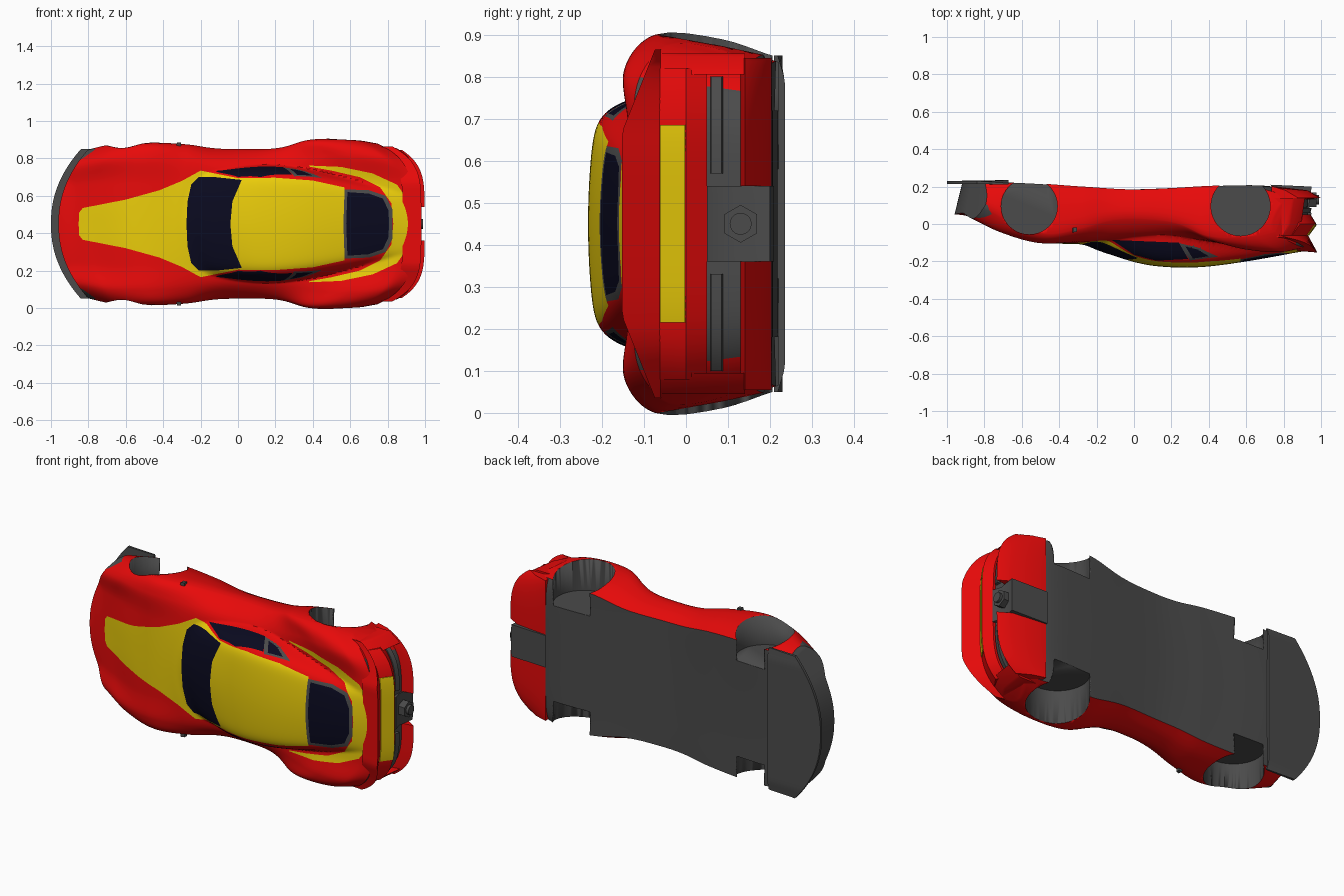
import bpy, bmesh, math
from mathutils import Vector

if "Cube" in bpy.data.objects:
    bpy.data.objects.remove(bpy.data.objects["Cube"])

# The car lies with its roof towards -y: x = length, w = across (z), h = height (-y)
def P(x, w, h):
    return Vector((x, -h, 0.45 + w))

def material(name, col):
    m = bpy.data.materials.new(name)
    m.diffuse_color = (*col, 1)
    m.use_nodes = True
    m.node_tree.nodes["Principled BSDF"].inputs["Base Color"].default_value = m.diffuse_color
    return m

MATS = [material("red_paint", (0.8, 0.003, 0.003)), material("yellow_paint", (0.82, 0.6, 0.003)),
        material("dark_glass", (0.003, 0.003, 0.014)), material("grey_trim", (0.07, 0.07, 0.07))]
RED, YELLOW, GLASS, GREY = range(4)

def curve(xs, ys):
    """Smooth interpolation through a few points."""
    n = len(xs)
    sl = [(ys[min(i+1, n-1)] - ys[max(i-1, 0)]) / (xs[min(i+1, n-1)] - xs[max(i-1, 0)]) for i in range(n)]
    def f(x):
        x = min(max(x, xs[0]), xs[-1])
        i = max(j for j in range(n-1) if xs[j] <= x)
        d = xs[i+1] - xs[i]
        t = (x - xs[i]) / d
        return ((2*t**3 - 3*t**2 + 1)*ys[i] + (t**3 - 2*t*t + t)*d*sl[i]
                + (3*t*t - 2*t**3)*ys[i+1] + (t**3 - t*t)*d*sl[i+1])
    return f

def inside(poly, x, y):
    r = False
    for (ax, ay), (bx, by) in zip(poly, poly[1:] + poly[:1]):
        if (ay > y) != (by > y) and x < (bx-ax)*(y-ay)/(by-ay) + ax:
            r = not r
    return r

def loft(name, rings, mat=RED, paint=None):
    """Skin closed rings and cap the ends; a painted loft is cut along its paint lines."""
    bm = bmesh.new()
    vs = [[bm.verts.new(p) for p in r] for r in rings]
    n = len(rings[0])
    for a, b in zip(vs, vs[1:]):
        for i in range(n):
            bm.faces.new((a[i], a[(i+1) % n], b[(i+1) % n], b[i])).material_index = mat
    for r in (vs[0], vs[-1]):
        if paint:
            for i in range(n//2 - 1):
                bm.faces.new((r[i], r[i+1], r[n-2-i], r[n-1-i])).material_index = GREY
        else:
            bm.faces.new(r).material_index = mat
    bmesh.ops.recalc_face_normals(bm, faces=bm.faces)
    bm.normal_update()
    if paint:
        cut_paint_lines(bm)
        bm.normal_update()
        for f in bm.faces:
            c = f.calc_center_median()
            w = abs(c.z - 0.45)
            if f.material_index != GREY:
                f.material_index = paint(c.x, w, -c.y, -f.normal.y)
            elif c.x > .5 and w > .33:
                f.material_index = RED
    me = bpy.data.meshes.new(name)
    bm.to_mesh(me)
    bm.free()
    for m in MATS:
        me.materials.append(m)
    ob = bpy.data.objects.new(name, me)
    bpy.context.collection.objects.link(ob)
    bpy.ops.object.select_all(action='DESELECT')
    ob.select_set(True)
    bpy.context.view_layer.objects.active = ob
    bpy.ops.object.shade_smooth_by_angle(angle=math.radians(32))
    return ob

def cylinder(name, x, h, e0, e1, r, axis='W', sides=64):
    pts = [(x + r*math.cos(2*math.pi*i/sides), h + r*math.sin(2*math.pi*i/sides)) for i in range(sides)]
    return loft(name, [[P(a, e, b) if axis == 'W' else P(e, a, b) for a, b in pts] for e in (e0, e1)], GREY)

# Body shape tables along the length t (0 nose, 1 tail)
T = [0, .08, .2, .33, .42, .5, .63, .76, .85, .95, 1]
width = curve(T, [.395, .425, .43, .42, .40, .395, .40, .44, .45, .445, .425])
deck = curve(T, [-.08, -.01, .085, .107, .10, .10, .09, .10, .12, .135, .135])
shoulder = curve(T, [-.03, .045, .10, .085, .07, .06, .06, .10, .135, .145, .11])
waist = curve(T, [-.09, -.01, .052, .02, -.02, -.03, -.01, .055, .072, .065, .04])
floor_h = curve([-1, -.65, -.3, 0, .5, .73, .95], [-.215, -.22, -.2, -.185, -.205, -.2, -.14])
roof = curve([-.5, -.4, -.28, -.2, -.1, 0, .1, .25, .4, .6, .8, .95],
             [-.05, .03, .10, .138, .172, .203, .223, .233, .227, .2, .165, .135])
cabin_w = curve([-.4, -.2, 0, .2, .4, .6, .8, .95], [.30, .30, .305, .305, .285, .25, .21, .18])

def nose(w): return -.96 + .085*(abs(w)/.3)**2.2
def tail(w): return .93 - .1*(abs(w)/.38)**5

def cabin(x, w):
    xs = x - w*w*max(0, min(1, (.2 - x)/.4))
    u = min(abs(w)/cabin_w(x), 1.4)
    return roof(xs) - .025*u*u - .105*u**11

def spline(p, i, t):
    a, b, c, d = p[max(i-1, 0)], p[i], p[i+1], p[min(i+2, len(p)-1)]
    if i == 0:
        a = (-c[0], c[1])
    return tuple(.5*(2*b[k] + (c[k]-a[k])*t + (2*a[k]-5*b[k]+4*c[k]-d[k])*t*t
                     + (3*b[k]-a[k]-3*c[k]+d[k])*t**3) for k in (0, 1))

def body_ring(t, m=20):
    W, top, sh, hm = width(t), deck(t), shoulder(t), waist(t)
    bot = floor_h(nose(W*.6)*(1-t) + tail(W*.6)*t)
    ctl = [(0, top), (.5*W, top + .25*(sh-top)), (.82*W, sh), (W, hm), (.985*W, hm*.4 + bot*.55), (.9*W, bot)]
    up = [spline(ctl, i, k/m) for i in range(3) for k in range(m)]
    A = up + [spline(ctl, 3, k/4) for k in range(5)]
    B = [(p[0]*.9, bot) for p in up] + [spline(ctl, 4, 1 - k/5) for k in range(5)]
    def place(p, s, upper):
        w, h = p[0]*s, p[1]
        x = nose(w)*(1-t) + tail(w)*t + max(0, 1 - 8*t)*.3*max(0, -.08 - h)
        if upper and abs(w) < .4:
            c = cabin(x, w)
            e = max(.025 - abs(c-h), 0)/.025
            h = max(c, h) + e*e*.025/4
        return P(x, w, h)
    return ([place(p, -1, True) for p in A[:0:-1]] + [place(p, 1, True) for p in A]
            + [place(p, 1, False) for p in B[::-1]] + [place(p, -1, False) for p in B[1:]])

# Painted areas seen from above (x, |w|); later ones cover earlier ones
AREAS = [
    (YELLOW, [(.38, .312), (.55, .305), (.72, .27), (.85, .21), (.9, .14), (.915, -.1), (.5, -.1)]),
    (RED, [(.37, .308), (.5, .285), (.65, .25), (.76, .195), (.82, .11), (.84, -.1), (.37, -.1)]),
    (YELLOW, [(-.855, -.1), (-.85, .06), (-.83, .085), (-.6, .13), (-.42, .18), (-.3, .23), (-.2, .285),
              (-.1, .265), (0, .245), (.2, .247), (.4, .232), (.57, .195), (.57, -.1)]),
    (GLASS, [(-.28, -.1), (-.27, .12), (-.25, .21), (-.21, .25), (-.12, .25), (.02, .235), (-.03, .12), (-.05, -.1)]),
    (GREY, [(.56, -.1), (.57, .185), (.7, .18), (.79, .15), (.825, .08), (.83, -.1)]),
    (GLASS, [(.575, -.1), (.585, .17), (.7, .162), (.775, .135), (.805, .07), (.81, -.1)]),
    (GREY, [(-.92, .31), (-.83, .35), (-.76, .40), (-.95, .42)])]
# Side windows seen from the side (x, h)
SIDE = [(GREY, [(.23, .10), (.34, .125), (.45, .175), (.3, .195)]),
        (GLASS, [(-.12, .085), (.24, .10), (.29, .187), (.12, .196), (0, .165)]),
        (GLASS, [(.275, .12), (.335, .135), (.40, .172), (.315, .185)])]

def cut_paint_lines(bm):
    def cut(poly, side):
        for a, b in zip(poly, poly[1:] + poly[:1]):
            if a[1] < 0 and b[1] < 0:
                continue
            d = Vector((b[0]-a[0], b[1]-a[1]))
            L = d.length
            d /= L
            for s in (-1, 1):
                faces = []
                for f in bm.faces:
                    n = f.normal
                    if -n.y < .03 or f.material_index == GREY:
                        continue
                    c = f.verts[0].co
                    w = (c.z - .45)*s
                    if w < (.22 if side else -.01) or (side and w > .335):
                        continue
                    q = (c.x - a[0], (-c.y if side else w) - a[1])
                    if -.012 < q[0]*d.x + q[1]*d.y < L + .012 and abs(q[1]*d.x - q[0]*d.y) < .02:
                        faces.append(f)
                geom = list({e for f in faces for e in f.edges} | {v for f in faces for v in f.verts}) + faces
                co = P(a[0], .3*s, a[1]) if side else P(a[0], a[1]*s, 0)
                no = Vector((d.y, d.x, 0)) if side else Vector((d.y, 0, -d.x*s))
                if faces:
                    bmesh.ops.bisect_plane(bm, geom=geom, dist=1e-5, plane_co=co, plane_no=no)
        bm.normal_update()
    for _, poly in AREAS:
        cut(poly, False)
    for _, poly in SIDE:
        cut(poly, True)

def body_paint(x, w, h, up):
    if up < -.6:
        return GREY
    col = RED
    if up > 0.03:
        for c, poly in AREAS:
            if inside(poly, x, w):
                col = c
        if .235 < w < .33:
            for c, poly in SIDE:
                if inside(poly, x, h):
                    col = c
    return col

S = 150
body = loft("car_body", [body_ring(i/S) for i in range(S+1)], RED, body_paint)

# Wheel wells cut into the sides
cutters = [cylinder("wheel_well_cutter", x, -.095, s*.27, s*.6, r)
           for x, r in ((-.56, .15), (.57, .158)) for s in (-1, 1)]
bpy.context.view_layer.objects.active = body
for c in cutters:
    c.hide_render = True
    mod = body.modifiers.new("well", 'BOOLEAN')
    mod.object = c
    mod.operation = 'DIFFERENCE'
    mod.solver = 'EXACT'
    bpy.ops.object.modifier_apply(modifier=mod.name)
for c in cutters:
    bpy.data.objects.remove(c)

# Panels that follow the bowed tail
def panel(name, prof, w0, w1, mat, n=40):
    ws = [w0 + (w1-w0)*i/n for i in range(n+1)]
    loft(name, [[P(tail(w) + dx, w, h) for dx, h in (prof(w) if callable(prof) else prof)] for w in ws], mat)

def lip(w):
    e = .148 - max(0, abs(w) - .22)*.40
    return [(-.05, e - .004), (.05, e + .004), (0, .06), (-.05, .06)]

def pod(w):
    front = .735 - tail(w)
    return [(front, -.14), (0, -.13), (.068, -.14), (0, -.18), (front, -.203)]

panel("tail_spoiler", lip, -.415, .415, RED)
panel("tail_band", [(-.05, .065), (0, .065), (.045, 0), (.015, -.05), (-.05, -.05)], -.37, .37, RED)
panel("tail_stripe", [(-.02, .06), (.006, .062), (.049, .002), (0, 0)], -.235, .235, YELLOW)
panel("centre_diffuser", [(-.1, -.05), (.02, -.05), (.005, -.1), (.02, -.2), (-.2, -.21)], -.09, .09, GREY)
for s in (-1, 1):
    panel("rear_pod", pod, s*.09, s*.395, RED)
    panel("rear_column", [(-.05, .062), (0, .062), (.035, 0), (.055, -.14), (-.05, -.14)], s*.355, s*.405, RED, n=8)
    panel("tail_light", [(-.02, -.055), (.012, -.06), (.02, -.085), (-.02, -.09)], s*.12, s*.35, GREY, n=20)

# Exhaust: hexagonal surround and round pipe
cylinder("exhaust_surround", 0, -.13, .9, .975, .045, 'X', 6)
cylinder("exhaust_pipe", 0, -.13, .9, .99, .026, 'X', 24)

# Front splitter
ws = [-.4 + .8*i/50 for i in range(51)]
loft("front_splitter", [[P(nose(w) - .04, w, -.215), P(-.67, w, -.21), P(-.67, w, -.235 + max(0, abs(w) - .345)*.3),
                         P(nose(w) - .04, w, -.23)] for w in ws], GREY)

# Small door mirrors
for s in (-1, 1):
    loft("door_mirror", [[P(-.335 + k*.01, s*w, .02), P(-.305, s*w, .02), P(-.305, s*w, .04), P(-.335 + k*.01, s*w, .045)]
                         for k, w in ((0, .40), (1, .435))], GREY)
